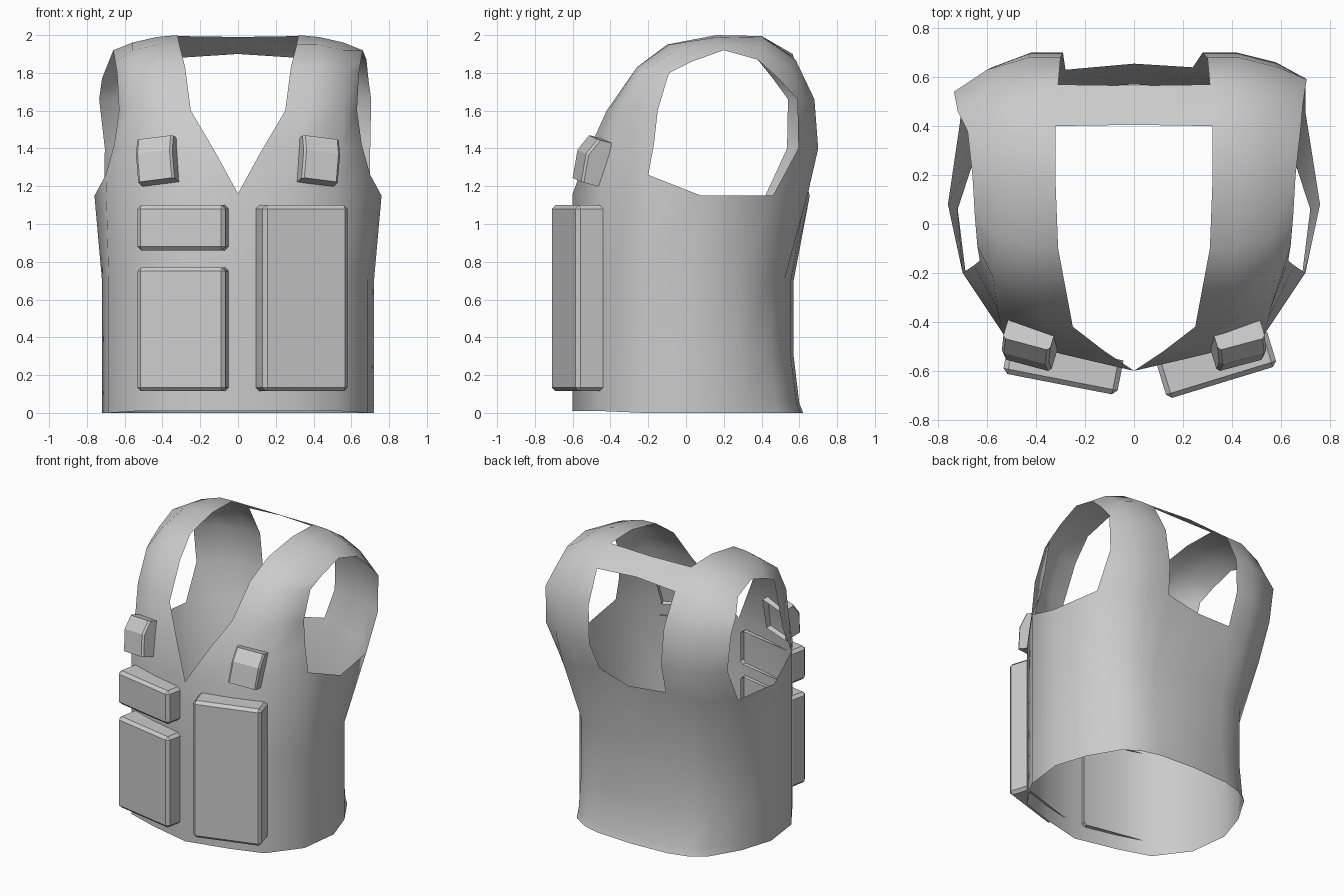
import bpy, bmesh, math
from mathutils import Matrix

cube = bpy.data.objects.get("Cube")
if cube:
    bpy.data.objects.remove(cube, do_unlink=True)

grey = bpy.data.materials.new("plain_grey")
grey.use_nodes = True
grey.diffuse_color = (0.6, 0.6, 0.6, 1)
grey.node_tree.nodes["Principled BSDF"].inputs["Base Color"].default_value = (0.6, 0.6, 0.6, 1)


def finish(name, bm, angle=40):
    """Turn a bmesh into a shaded object."""
    mesh = bpy.data.meshes.new(name)
    bm.to_mesh(mesh)
    bm.free()
    ob = bpy.data.objects.new(name, mesh)
    bpy.context.collection.objects.link(ob)
    mesh.materials.append(grey)
    bpy.ops.object.select_all(action="DESELECT")
    ob.select_set(True)
    bpy.context.view_layer.objects.active = ob
    bpy.ops.object.shade_smooth_by_angle(angle=math.radians(angle))


# Vest shell, one half: torso outline from front centre round to back centre
OUTLINE = [(0, -.60), (.30, -.53), (.53, -.455), (.685, -.22), (.72, .06),
           (.645, .29), (.52, .45), (.41, .52), (.28, .555), (0, .57)]
# Top of the torso up to the armhole, from V tip to armhole bottom
TOP = [(0, -.60, 1.16), (.30, -.53, 1.17), (.53, -.455, 1.2), (.70, -.20, 1.26),
       (.76, .08, 1.15)]
# Shoulder strap sections, neck edge to arm edge, going over the shoulder
STRAP = [
    [(.12, -.52, 1.38), (.32, -.475, 1.40), (.55, -.385, 1.40), (.655, -.17, 1.42)],
    [(.25, -.42, 1.60), (.38, -.40, 1.61), (.56, -.34, 1.62), (.63, -.15, 1.60)],
    [(.28, -.26, 1.83), (.41, -.26, 1.83), (.575, -.22, 1.82), (.64, -.09, 1.80)],
    [(.31, -.10, 1.95), (.42, -.09, 1.95), (.56, -.05, 1.92), (.65, .03, 1.86)],
    [(.32, .16, 2.0), (.43, .17, 1.99), (.56, .19, 1.96), (.66, .20, 1.92)],
    [(.32, .40, 1.995), (.43, .41, 1.985), (.57, .40, 1.94), (.68, .38, 1.87)],
]
# The back differs a little between the sides: straps, then top of the torso
BACK = {
    1: [[(.31, .57, 1.88), (.43, .58, 1.87), (.59, .55, 1.82), (.69, .49, 1.77)],
        [(.30, .68, 1.66), (.43, .68, 1.66), (.59, .64, 1.66), (.705, .59, 1.66)],
        [(.28, .70, 1.40), (.42, .70, 1.40), (.58, .66, 1.40), (.70, .595, 1.40)],
        [(.24, .64, 1.21), (.42, .645, 1.16), (.57, .59, 1.15), (.70, .46, 1.15)]],
    -1: [[(.31, .57, 1.88), (.43, .58, 1.87), (.60, .54, 1.82), (.72, .46, 1.77)],
         [(.30, .68, 1.66), (.43, .68, 1.66), (.60, .63, 1.66), (.735, .54, 1.66)],
         [(.29, .70, 1.40), (.42, .70, 1.40), (.58, .64, 1.40), (.705, .535, 1.40)],
         [(.28, .63, 1.17), (.42, .64, 1.16), (.56, .58, 1.15), (.71, .42, 1.15)]],
}

bm = bmesh.new()
for side in (1, -1):
    def vert(x, y, z):
        return bm.verts.new((side * x, y, z))

    def loft(rows):
        for a, b in zip(rows, rows[1:]):
            for i in range(len(a) - 1):
                quad = (a[i], a[i + 1], b[i + 1], b[i])
                bm.faces.new(quad[::side])

    # Torso
    rows = [[vert(x, y + (flare if i > 5 else 0), z + (.01 if i < 3 else 0))
             for i, (x, y) in enumerate(OUTLINE)]
            for z, flare in ((0, .05), (.05, .03), (.3, 0), (.7, 0))]
    straps = [[vert(*p) for p in section] for section in STRAP + BACK[side]]
    top = [vert(*p) for p in TOP] + straps[-1][::-1] + [vert(0, .655, 1.15)]
    loft(rows + [top])
    # Strap over the shoulder and collar bar behind the neck
    loft([top[:4]] + straps)
    loft([[vert(0, .405, 1.99), straps[5][0]], [vert(0, .565, 1.90), straps[6][0]]])
bmesh.ops.remove_doubles(bm, verts=bm.verts, dist=.001)
finish("vest_shell", bm, angle=50)


# Front pouches: boxes open at the back, bevelled on the outward side
def pouch(name, x, y, width, z0, z1, turn):
    bm = bmesh.new()
    bmesh.ops.create_cube(bm, size=1)
    bmesh.ops.scale(bm, vec=(width, .145, z1 - z0), verts=bm.verts)
    edges = [e for e in bm.edges if any(v.co.y < 0 for v in e.verts)]
    bmesh.ops.bevel(bm, geom=edges, offset=.02, segments=1, affect="EDGES")
    back = [f for f in bm.faces if f.normal.y > .9]
    bmesh.ops.delete(bm, geom=back, context="FACES_ONLY")
    bm.transform(Matrix.Translation((x, y, (z0 + z1) / 2))
                 @ Matrix.Rotation(math.radians(turn), 4, "Z"))
    finish(name, bm, angle=25)


pouch("large_pouch", .34, -.578, .47, .115, 1.10, 17)
pouch("small_upper_pouch", -.29, -.583, .475, .86, 1.10, -11)
pouch("small_lower_pouch", -.29, -.583, .475, .115, .77, -11)

# Chest pouches: a side profile with a sloping flap, swept sideways
PROFILE = [(.07, -.12), (-.06, -.12), (-.075, .03), (-.035, .12), (.07, .12)]
for side, name in ((1, "left"), (-1, "right")):
    bm = bmesh.new()
    face = bm.faces.new([bm.verts.new((-.1, y, z)) for y, z in PROFILE])
    out = bmesh.ops.extrude_face_region(bm, geom=[face])
    bmesh.ops.translate(bm, vec=(.2, 0, 0),
                        verts=[g for g in out["geom"] if isinstance(g, bmesh.types.BMVert)])
    bmesh.ops.recalc_face_normals(bm, faces=bm.faces)
    back = [f for f in bm.faces if f.normal.y > .9]
    bmesh.ops.delete(bm, geom=back, context="FACES_ONLY")
    edges = [e for e in bm.edges if all(v.co.y < .06 for v in e.verts)
             and abs(e.verts[0].co.x - e.verts[1].co.x) < .01]
    bmesh.ops.bevel(bm, geom=edges, offset=.012, segments=1, affect="EDGES")
    bm.transform(Matrix.Translation((side * .425, -.49, 1.335))
                 @ Matrix.Rotation(math.radians(side * 15), 4, "Z")
                 @ Matrix.Rotation(math.radians(side * 7), 4, "Y")
                 @ Matrix.Rotation(math.radians(-14), 4, "X"))
    finish(name + "_chest_pouch", bm, angle=20)
